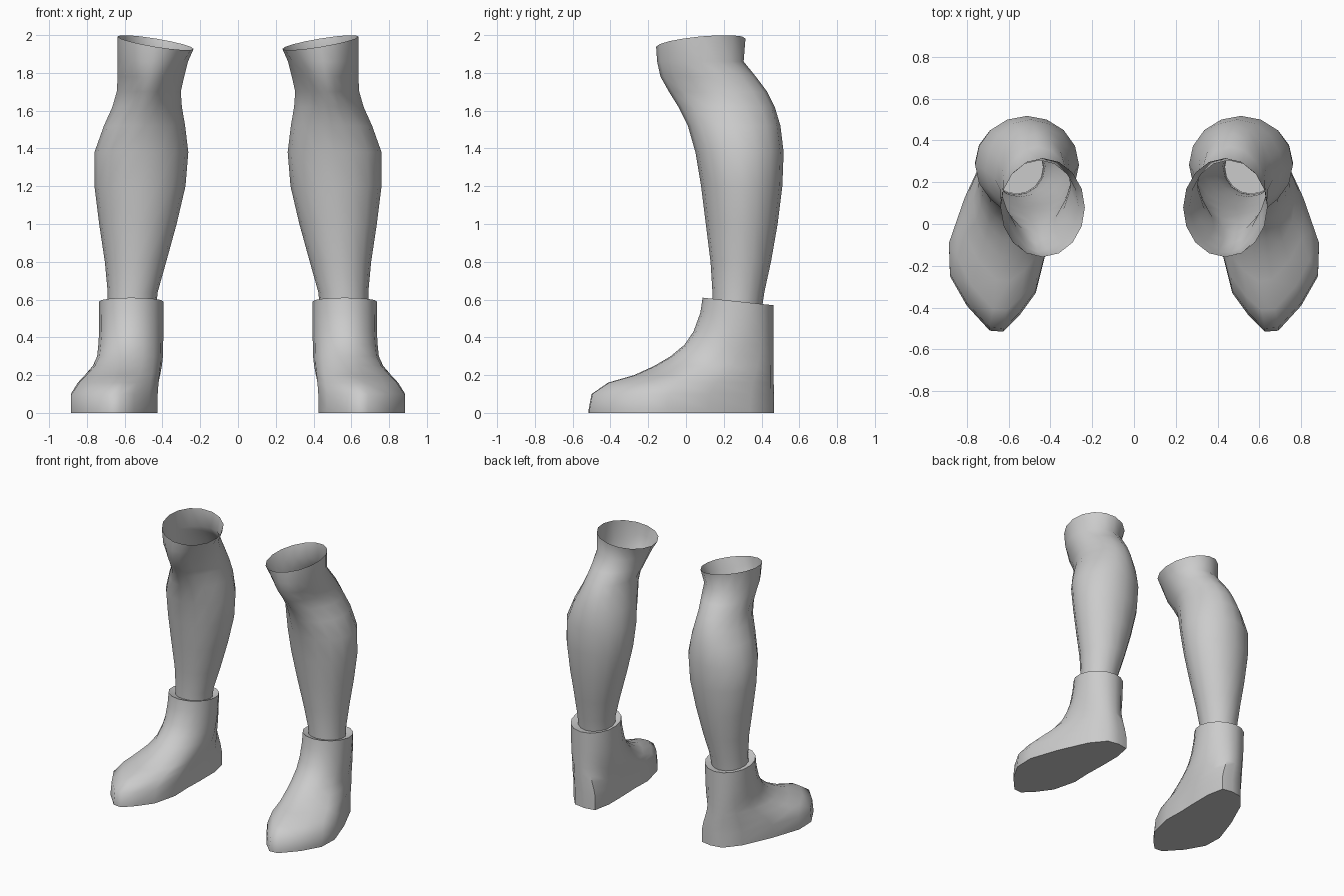
import bpy
import math

if "Cube" in bpy.data.objects:
    bpy.data.objects.remove(bpy.data.objects["Cube"])

SIDES = 16

skin = bpy.data.materials.new("plain grey")
skin.diffuse_color = (0.6, 0.6, 0.6, 1.0)
skin.use_nodes = True
skin.node_tree.nodes["Principled BSDF"].inputs["Base Color"].default_value = skin.diffuse_color


def angles():
    # start at the back, go round over the outer side
    return [2 * math.pi * i / SIDES for i in range(SIDES)]


def loft(name, rings, cap_bottom=False, angle=50):
    """Skin stacked rings into one part and mirror it to the other leg."""
    verts = [p for ring in rings for p in ring]
    faces = []
    for r in range(len(rings) - 1):
        for i in range(SIDES):
            j = (i + 1) % SIDES
            a, b = r * SIDES, (r + 1) * SIDES
            faces.append((a + i, b + i, b + j, a + j))
    if cap_bottom:
        faces.append(tuple(range(SIDES)))
    mesh = bpy.data.meshes.new(name)
    mesh.from_pydata(verts, [], faces)
    mesh.materials.append(skin)
    mesh.shade_smooth()
    mesh.set_sharp_from_angle(angle=math.radians(angle))
    obj = bpy.data.objects.new(name, mesh)
    bpy.context.collection.objects.link(obj)
    mirror = obj.modifiers.new("other side", 'MIRROR')
    mirror.use_clip = False
    mirror.use_mirror_merge = False
    return obj


# Lower legs: z, inner x, outer x, front y, back y, kneecap pinch
LEG = [
    (0.54, 0.435, 0.69, 0.14, 0.40, 0),
    (0.64, 0.425, 0.69, 0.14, 0.415, 0),
    (0.80, 0.38, 0.705, 0.13, 0.45, 0),
    (1.00, 0.325, 0.735, 0.105, 0.485, 0),
    (1.20, 0.278, 0.76, 0.08, 0.51, 0),
    (1.38, 0.263, 0.76, 0.05, 0.517, 0),
    (1.52, 0.28, 0.71, 0.01, 0.50, 0.05),
    (1.62, 0.297, 0.665, -0.04, 0.47, 0.25),
    (1.70, 0.303, 0.642, -0.09, 0.43, 0.35),
    (1.78, 0.285, 0.637, -0.135, 0.37, 0.3),
    (1.86, 0.265, 0.638, -0.153, 0.305, 0.15),
    (1.96, 0.235, 0.638, -0.158, 0.315, 0),
]
rings = []
for z, x0, x1, y0, y1, pinch in LEG:
    ring = []
    for a in angles():
        s, c = math.sin(a), math.cos(a)
        x = (x0 + x1) / 2 + (x1 - x0) / 2 * s * (1 - pinch * max(0, -c))
        y = (y0 + y1) / 2 + (y1 - y0) / 2 * c
        # the knee opening slopes up to the outside and back
        tilt = (0.033 * s + 0.022 * c) if z > 1.9 else 0
        ring.append((x, y, z + tilt))
    rings.append(ring)
loft("lower_leg", rings, angle=60)

# Boots: the sole outline blends upward into a round ankle cuff
SOLE = [(.53, .465), (.62, .45), (.71, .34), (.81, .12), (.885, -.10),
        (.88, -.25), (.80, -.39), (.69, -.51), (.625, -.515), (.55, -.44),
        (.47, -.33), (.425, -.15), (.43, 0), (.425, .15), (.425, .32),
        (.45, .45)]
CUFF = [(0.565 + 0.17 * math.sin(a), 0.275 + 0.187 * math.cos(a))
        for a in angles()]
# z, blend in x, blend in y
BLEND = [(0.005, 0, 0), (0.02, 0, 0), (0.10, 0.0, 0.025), (0.16, 0.25, 0.17),
         (0.20, 0.5, 0.40), (0.25, 0.78, 0.58), (0.30, 0.93, 0.72),
         (0.36, 0.97, 0.84), (0.43, 1.0, 0.92), (0.53, 1.0, 0.98),
         (0.59, 1.0, 1.0)]
rings = []
for z, wx, wy in BLEND:
    ring = []
    for (sx, sy), (cx, cy), a in zip(SOLE, CUFF, angles()):
        tilt = -0.02 * math.cos(a) if z > 0.55 else 0
        ring.append((sx + (cx - sx) * wx, sy + (cy - sy) * wy, z + tilt))
    rings.append(ring)
# lip that closes the cuff against the leg
rings.append([(0.56 + 0.125 * math.sin(a), 0.275 + 0.13 * math.cos(a),
               0.575 - 0.015 * math.cos(a)) for a in angles()])
# rest the sole on the ground
rings[0] = [(x, y, 0) for x, y, z in rings[0]]
loft("boot", rings, cap_bottom=True)
